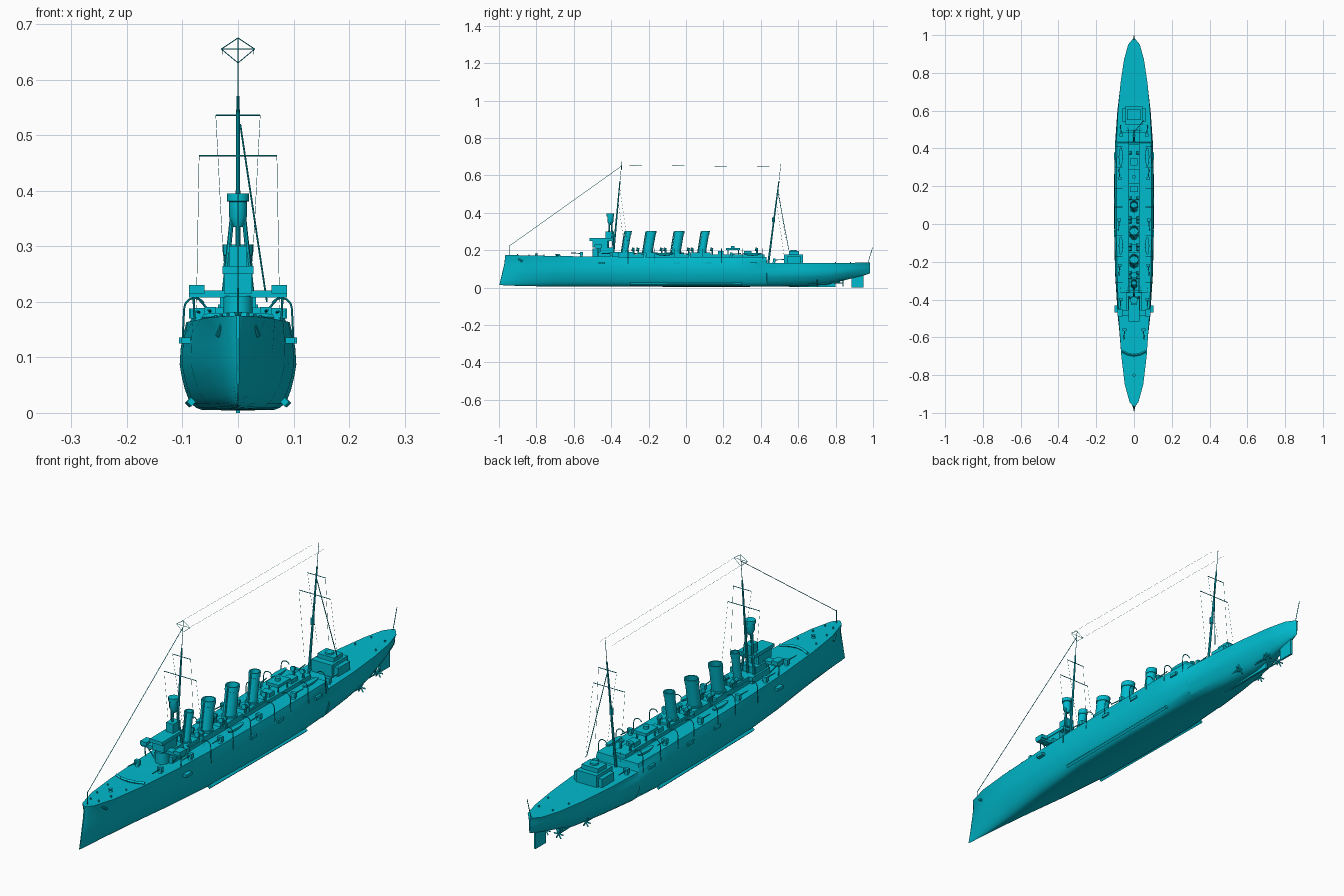
import bpy, bmesh, math
from mathutils import Vector, Matrix

mat = bpy.data.materials.new("teal_paint")
mat.diffuse_color = (0.0, 0.5, 0.62, 1)


def finish(name, bm, angle=35):
    bmesh.ops.recalc_face_normals(bm, faces=bm.faces)
    me = bpy.data.meshes.new(name)
    bm.to_mesh(me)
    bm.free()
    for p in me.polygons:
        p.use_smooth = True
    me.set_sharp_from_angle(angle=math.radians(angle))
    me.materials.append(mat)
    ob = bpy.data.objects.new(name, me)
    bpy.context.collection.objects.link(ob)
    return ob


def box(name, x0, x1, y0, y1, z0, z1):
    bm = bmesh.new()
    m = Matrix.Translation(((x0 + x1) / 2, (y0 + y1) / 2, (z0 + z1) / 2)) @ Matrix.Diagonal((abs(x1 - x0), y1 - y0, z1 - z0, 1))
    bmesh.ops.create_cube(bm, size=1, matrix=m)
    return finish(name, bm)


def rods(name, segs, r1, r2=None, n=8):
    """Tapered rods between point pairs, in one mesh."""
    bm = bmesh.new()
    for a, b in segs:
        a, b = Vector(a), Vector(b)
        d = b - a
        m = Matrix.Translation((a + b) / 2) @ d.to_track_quat('Z', 'Y').to_matrix().to_4x4()
        bmesh.ops.create_cone(bm, cap_ends=True, segments=n, radius1=r1, radius2=r1 if r2 is None else r2,
                              depth=d.length, matrix=m)
    return finish(name, bm)


def lathe(name, prof, base, rake=0.0, n=20):
    """Spin (radius, height) points about a raked vertical axis."""
    bm = bmesh.new()
    rings = [[bm.verts.new((base[0] + r * math.cos(2 * math.pi * i / n),
                            base[1] + r * math.sin(2 * math.pi * i / n) + rake * h, base[2] + h))
              for i in range(n)] for r, h in prof]
    for a, b in zip(rings, rings[1:]):
        for i in range(n):
            bm.faces.new((a[i], a[(i + 1) % n], b[(i + 1) % n], b[i]))
    bm.faces.new(rings[0])
    bm.faces.new(rings[-1])
    return finish(name, bm)


def path(pts):
    return list(zip(pts, pts[1:]))


# Hull: stations of y, half beam, deck half width, deck z, keel z, fullness exponent
stations = [(-.966, .002, .003, .175, .015, .5), (-.945, .012, .023, .174, .012, .6),
            (-.85, .036, .049, .172, .008, .5), (-.7, .062, .067, .169, .006, .35),
            (-.5, .085, .081, .166, .005, .22), (-.25, .101, .09, .164, .005, .14),
            (0, .105, .093, .163, .004, .12), (.25, .105, .093, .163, .004, .13),
            (.43, .1, .09, .163, .005, .18), (.433, .1, .093, .132, .005, .18),
            (.6, .088, .085, .131, .007, .28), (.75, .07, .071, .131, .014, .4),
            (.87, .048, .053, .132, .045, .45), (.95, .023, .031, .134, .065, .5),
            (.983, .002, .004, .135, .075, .5)]
levels = [0, .01, .03, .07, .14, .25, .38, .52, .7, .85, 1]
bm = bmesh.new()
rings = []
for y, m, d, zd, k, e in stations:
    side = []
    for t in levels:
        x = m * min(t / .52, 1) ** e
        if t > .52:
            u = (t - .52) / .48
            x = m + (d - m) * u * u
        sh = .032 * (1 - t) ** 1.5 * max(0, (-y - .7) / .266)
        side.append((x, y - sh, k + (zd - k) * t))
    ring = [bm.verts.new(p) for p in side]
    ring += [bm.verts.new((-x, yy, z)) for x, yy, z in reversed(side[1:])]
    rings.append(ring)
for a, b in zip(rings, rings[1:]):
    for i in range(len(a)):
        j = (i + 1) % len(a)
        bm.faces.new((a[i], a[j], b[j], b[i]))
bm.faces.new(rings[0])
bm.faces.new(rings[-1])
finish("hull", bm, 40)

# Underwater gear
box("rudder", -.004, .004, .885, .95, 0, .075)
box("keel_skeg", -.004, .004, .55, .8, .004, .04)
for s in (-1, 1):
    rods("bilge_keel", [((s * .084, -.3, .02), (s * .088, .3, .018))], .008, n=4)
    for x, y in ((.05, .7), (.028, .84)):
        rods("propeller_shaft", [((s * x, y - .2, .03), (s * x, y, .025)),
                                 ((s * x, y - .02, .025), (s * (x - .02), y - .02, .07)),
                                 ((s * x, y - .02, .025), (s * x, y - .02, .07))], .003)
        rods("propeller", [((s * x - .02 * math.cos(a), y, .025 - .02 * math.sin(a)),
                            (s * x + .02 * math.cos(a), y, .025 + .02 * math.sin(a))) for a in (0, 1.05, 2.1)], .003, n=4)

# Midships casing and deckhouses
box("forward_deckhouse", -.04, .04, -.47, -.36, .16, .19)
box("central_casing", -.028, .028, -.36, .42, .16, .178)
for y0, y1, w, z in ((-.37, -.28, .024, .19), (-.26, -.15, .03, .187), (-.11, -.01, .03, .187),
                     (.03, .13, .027, .187), (.17, .2, .02, .195), (.31, .35, .018, .195)):
    box("casing_block", -w, w, y0, y1, .17, z)
box("searchlight_platform", -.028, .028, .215, .29, .2, .212)
rods("platform_posts", [((x, y, .17), (x, y, .21)) for x in (-.02, .02) for y in (.225, .28)], .003)
lathe("searchlight", [(.01, 0), (.01, .018)], (0, .25, .205))
box("aft_deckhouse", -.062, .062, .54, .615, .125, .165)
box("aft_deckhouse_front", -.045, .045, .525, .625, .125, .178)
box("aft_control_house", -.036, .036, .55, .605, .16, .195)
lathe("aft_control_top", [(.016, 0), (.016, .012)], (0, .575, .19))

# Four raked funnels with rims and open tops
for y, r in ((-.33, .016), (-.207, .025), (-.057, .025), (.083, .02)):
    lathe("funnel", [(r + .004, 0), (r + .004, .025), (r, .026), (r, .115), (r + .002, .116), (r + .002, .135),
                     (r - .003, .135), (r - .003, .09)], (0, y, .168), .17)
    rods("funnel_pipe", [((0, y - r - .003, .17), (0, y - r + .018, .3))], .003)

# Cowl ventilators
for y in (-.28, -.255, -.13, -.11, .015, .035, .14, .38):
    for s in (-1, 1):
        lathe("vent_trunk", [(.005, 0), (.005, .03)], (s * .021, y, .17), n=10)
        rods("vent_cowl", [((s * .021, y + .005, .203), (s * .021, y - .01, .206))], .007, .01, 10)

# Bridge
lathe("conning_tower", [(.026, 0), (.026, .05)], (0, -.475, .16))
box("bridge_base", -.032, .032, -.46, -.39, .18, .215)
box("bridge_wings", -.088, .088, -.485, -.455, .208, .22)
box("chart_house", -.025, .025, -.5, -.42, .215, .255)
box("bridge_roof", -.028, .028, -.515, -.39, .25, .264)
box("upper_bridge", -.016, .016, -.43, -.385, .26, .3)
for s in (-1, 1):
    box("wing_cab", s * .06, s * .088, -.49, -.45, .215, .23)
    rods("wing_struts", [((s * .075, -.47, .21), (s * .04, -.47, .17)), ((s * .08, -.47, .21), (s * .078, -.47, .16))], .002)

# Foremast tripod with spotting top
rods("foremast", [((0, -.39, .165), (0, -.353, .57))], .0055, .003)
rods("foretopmast", [((0, -.353, .57), (0, -.343, .675))], .001)
rods("tripod_legs", [((s * .03, -.385, .165), (s * .01, -.4, .36)) for s in (-1, 1)]
     + [((0, -.42, .165), (0, -.408, .36))], .005, .004)
lathe("spotting_top", [(.008, 0), (.016, .018), (.016, .045), (.02, .046), (.02, .06)], (0, -.404, .335), n=12)

# Mainmast
rods("mainmast", [((0, .44, .13), (0, .497, .57))], .0055, .003)
rods("maintopmast", [((0, .497, .57), (0, .507, .66))], .001)
lathe("mainmast_platform", [(.008, 0), (.008, .025)], (0, .468, .35), n=10)
rods("mast_stay", [((.004, .49, .52), (.052, .55, .2))], .0016)

# Yards and rigging
for y0, y1 in ((-.363, -.354), (.483, .493)):
    rods("yards", [((-.07, y0, .463), (.07, y0, .463)), ((-.04, y1, .536), (.04, y1, .536))], .0014)
    rods("halyards", [((s * .07, y0, .463), (s * .075, y0 + .04, .18)) for s in (-1, 1)]
         + [((s * .04, y1, .536), (s * .025, y1 + .04, .25)) for s in (-1, 1)], .0004, n=4)
ring = [(-.03, -.344, .655), (0, -.344, .675), (.03, -.344, .655), (0, -.344, .63), (-.03, -.344, .655)]
rods("aerial_spreader", path(ring) + [(ring[0], ring[2])], .0008, n=4)
rods("aerial_wires", [((s * .028, -.344, .655), (s * .028, .505, .645)) for s in (-1, 1)], .0004, n=4)
rods("forestay", [((0, -.344, .65), (0, -.945, .222))], .0012, n=5)
rods("jackstaff", [((0, -.945, .17), (0, -.945, .225))], .0014)
rods("ensign_staff", [((0, .972, .13), (0, .998, .215))], .0014)

# Foredeck fittings
rods("breakwater", path([(-.062, -.675, .172), (-.03, -.69, .174), (0, -.695, .175), (.03, -.69, .174), (.062, -.675, .172)]),
     .006, n=4)
lathe("capstan", [(.008, 0), (.005, .006), (.008, .012)], (0, -.8, .17), n=12)

for s in (-1, 1):
    # Bollards and anchors
    for x, y, z in ((.018, -.9, .172), (.03, -.84, .17), (.04, -.76, .168), (.045, .8, .13), (.03, .88, .13)):
        lathe("bollard", [(.003, 0), (.003, .008)], (s * x, y, z), n=8)
    rods("anchor", [((s * .028, -.9, .158), (s * .036, -.875, .14))], .005, n=6)
    # Shielded deck guns
    for x, y, z, f in ((.05, -.56, .165, -1), (.07, -.4, .163, -1), (.076, -.22, .162, -1), (.078, .02, .162, -1),
                       (.076, .24, .162, 1), (.068, .47, .13, 1)):
        lathe("gun_pedestal", [(.009, 0), (.005, .012)], (s * x, y, z), n=10)
        box("gun_shield", s * x - .01, s * x + .01, y - .006, y + .008, z + .008, z + .026)
        rods("gun_barrel", [((s * x, y, z + .018), (s * (x + .004), y + f * .055, z + .02))], .0028, .0018)
    # Curved boat davits on the hull side
    for y in (-.31, -.17, -.06, .09, .19, .3, .41):
        arc = [(s * (.078 + .019 * math.cos(a)), y, .188 + .019 * math.sin(a)) for a in [i * math.pi / 6 for i in range(6)]]
        rods("davit", path([(s * .1, y, .125)] + arc), .0018, n=6)
    for y in (-.45, -.05, .12, .36):
        box("hull_side_ledge", s * .085, s * (.102 if y < -.4 else .106), y - .018, y + .018, .125, .136)
    # Ship's boats hung between davits
    for y in (-.115, .355):
        bm = bmesh.new()
        bmesh.ops.create_uvsphere(bm, u_segments=12, v_segments=8, radius=1,
                                  matrix=Matrix.Translation((s * .07, y, .184)) @ Matrix.Diagonal((.011, .05, .014, 1)))
        bmesh.ops.bisect_plane(bm, geom=bm.verts[:] + bm.edges[:] + bm.faces[:], plane_co=(0, 0, .185),
                               plane_no=(0, 0, 1), clear_outer=True)
        bmesh.ops.holes_fill(bm, edges=[e for e in bm.edges if e.is_boundary])
        finish("ship_boat", bm)
